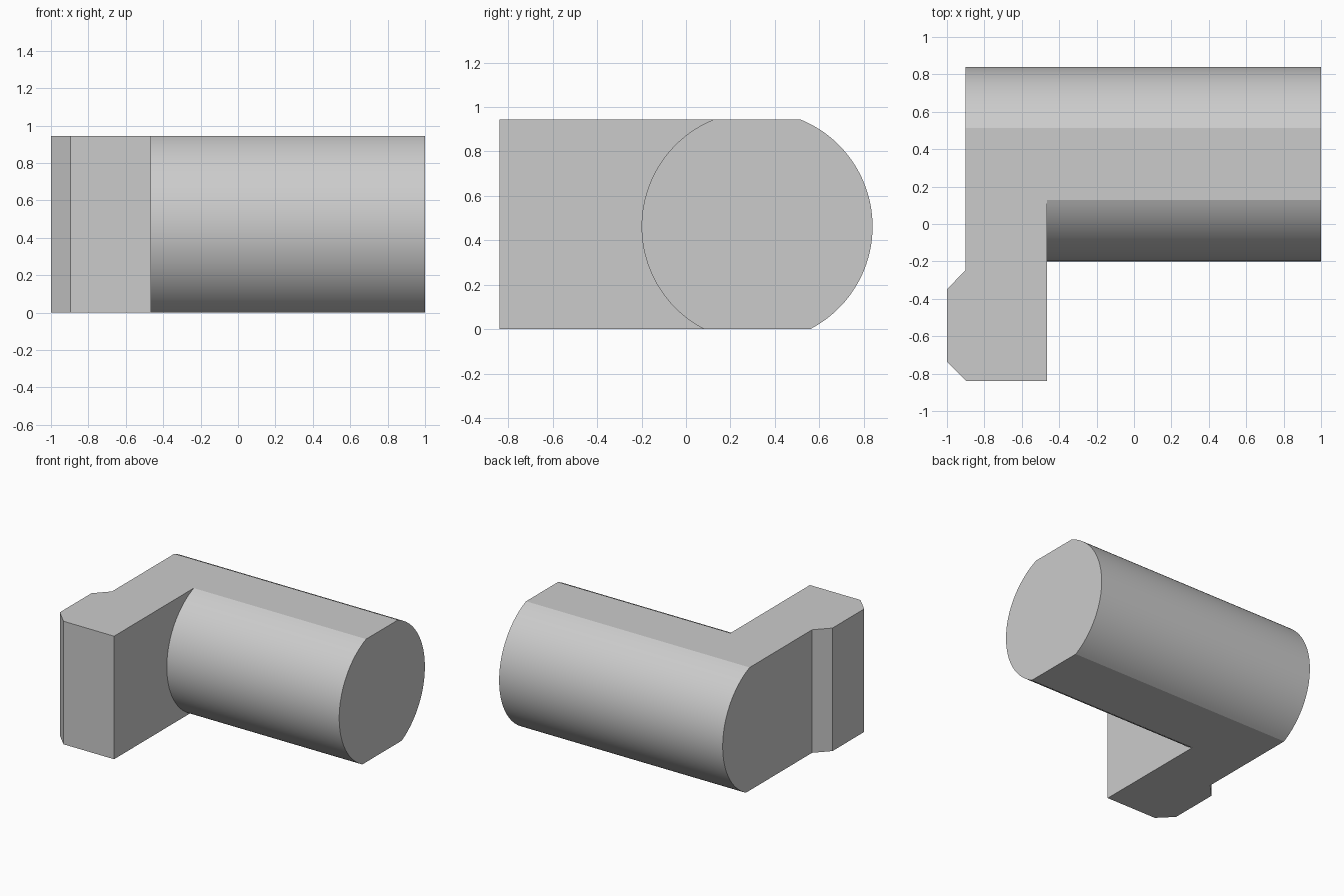
import bpy
import bmesh
from math import sin, cos, asin, pi, radians
from mathutils import Vector

if "Cube" in bpy.data.objects:
    bpy.data.objects.remove(bpy.data.objects["Cube"], do_unlink=True)

HEIGHT = 0.945
LEFT, RIGHT = 1.0, -0.9          # ends of the barrel
AXIS_Y, AXIS_Z, RADIUS = 0.32, 0.462, 0.52

grey = bpy.data.materials.new("plain grey")
grey.use_nodes = True
colour = (0.6, 0.6, 0.6, 1)
grey.diffuse_color = colour
grey.node_tree.nodes["Principled BSDF"].inputs["Base Color"].default_value = colour


def prism(name, points, offset):
    """Extrude a flat outline along an offset into a closed solid."""
    bm = bmesh.new()
    face = bm.faces.new([bm.verts.new(p) for p in points])
    new = bmesh.ops.extrude_face_region(bm, geom=[face], use_keep_orig=True)["geom"]
    verts = [g for g in new if isinstance(g, bmesh.types.BMVert)]
    bmesh.ops.translate(bm, verts=verts, vec=Vector(offset))
    bmesh.ops.recalc_face_normals(bm, faces=bm.faces)
    mesh = bpy.data.meshes.new(name)
    bm.to_mesh(mesh)
    bm.free()
    mesh.materials.append(grey)
    obj = bpy.data.objects.new(name, mesh)
    bpy.context.collection.objects.link(obj)
    return obj


def arc(start, end, steps=48):
    """Points of the barrel's round side between two angles."""
    angles = [start + (end - start) * i / steps for i in range(steps + 1)]
    return [(RIGHT, AXIS_Y + RADIUS * cos(a), AXIS_Z + RADIUS * sin(a)) for a in angles]


# Barrel: round bar with flats at the top and bottom
top = asin((HEIGHT - AXIS_Z) / RADIUS)
bottom = asin(AXIS_Z / RADIUS)
outline = arc(-bottom, top) + arc(pi - top, pi + bottom)
for i, p in enumerate(outline):   # seat the flats exactly on the end planes
    if i in (0, len(outline) - 1):
        outline[i] = (p[0], p[1], 0)
    elif i in (48, 49):
        outline[i] = (p[0], p[1], HEIGHT)
barrel = prism("barrel_with_arm", outline, (LEFT - RIGHT, 0, 0))

# Arm: flat block with a chamfered catch on its outer side
plan = [(-0.465, AXIS_Y), (-0.465, -0.84), (-0.895, -0.84), (-1, -0.735),
        (-1, -0.35), (RIGHT, -0.245), (RIGHT, AXIS_Y)]
arm = prism("arm_block", [(x, y, 0) for x, y in plan], (0, 0, HEIGHT))

# Join both into one solid
join = barrel.modifiers.new("join", "BOOLEAN")
join.operation = "UNION"
join.solver = "EXACT"
join.object = arm
bpy.context.view_layer.objects.active = barrel
barrel.select_set(True)
bpy.ops.object.modifier_apply(modifier=join.name)
bpy.data.objects.remove(arm, do_unlink=True)
bpy.ops.object.shade_smooth_by_angle(angle=radians(20))
